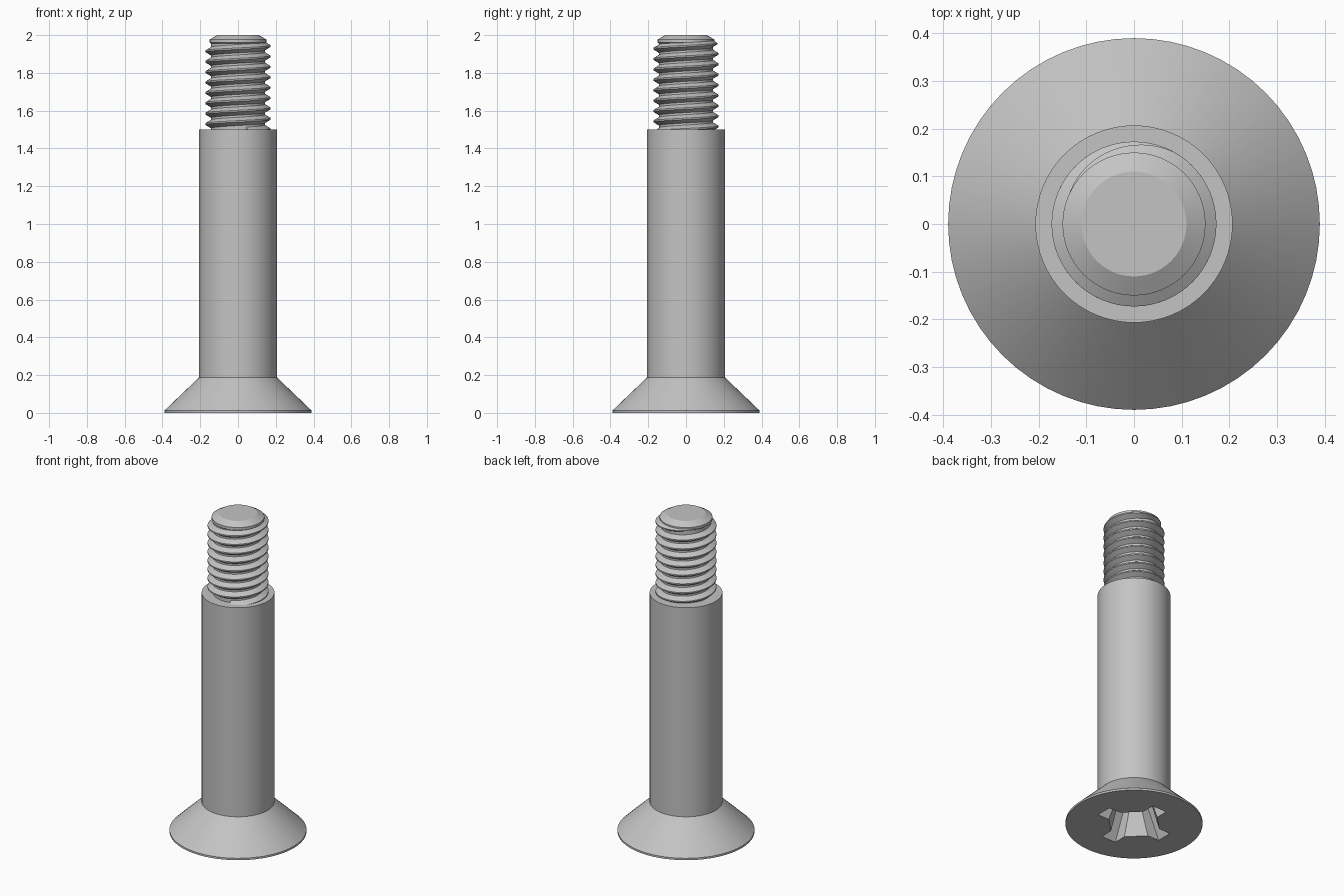
import bpy, bmesh, math

cube = bpy.data.objects.get("Cube")
if cube:
    bpy.data.objects.remove(cube, do_unlink=True)

steel = bpy.data.materials.new("grey steel")
steel.use_nodes = True
GREY = (0.55, 0.55, 0.55, 1)
steel.diffuse_color = GREY
steel.node_tree.nodes["Principled BSDF"].inputs["Base Color"].default_value = GREY

SEGMENTS = 64


def make_object(name, bm):
    bmesh.ops.recalc_face_normals(bm, faces=bm.faces)
    mesh = bpy.data.meshes.new(name)
    bm.to_mesh(mesh)
    bm.free()
    mesh.materials.append(steel)
    obj = bpy.data.objects.new(name, mesh)
    bpy.context.collection.objects.link(obj)
    return obj


def activate(obj):
    bpy.ops.object.select_all(action='DESELECT')
    obj.select_set(True)
    bpy.context.view_layer.objects.active = obj


def smooth(obj, degrees=25):
    activate(obj)
    bpy.ops.object.shade_smooth_by_angle(angle=math.radians(degrees))


def loft(name, rings):
    """Skin a stack of equal closed rings and cap both ends."""
    bm = bmesh.new()
    loops = [[bm.verts.new(p) for p in ring] for ring in rings]
    for a, b in zip(loops, loops[1:]):
        for i in range(len(a)):
            j = (i + 1) % len(a)
            bm.faces.new((a[i], a[j], b[j], b[i]))
    bm.faces.new(loops[0])
    bm.faces.new(loops[-1])
    return make_object(name, bm)


def turned(name, profile):
    """Turn (radius, height) pairs about the z axis."""
    angles = [2 * math.pi * i / SEGMENTS for i in range(SEGMENTS)]
    return loft(name, [[(r * math.cos(a), r * math.sin(a), z) for a in angles]
                       for r, z in profile])


# Countersunk head and plain shank
body = turned("head_and_shank",
              [(0.39, 0), (0.39, 0.012), (0.207, 0.187), (0.207, 1.5)])


# Tapered cross recess in the underside of the head
def cross_ring(depth):
    k = depth / 0.2
    length = 0.225 - 0.1 * k
    width = 0.05 - 0.01 * k
    corner = 0.145 - 0.07 * k
    arm = [(corner, -width), (length, -width), (length, width), (corner, width)]
    ring = []
    for quarter in range(4):
        c, s = ((1, 0), (0, 1), (-1, 0), (0, -1))[quarter]
        ring += [(x * c - y * s, x * s + y * c, depth) for x, y in arm]
    return ring


cutter = loft("recess_cutter", [cross_ring(-0.02), cross_ring(0.2)])
cutter.hide_render = True
cut = body.modifiers.new("recess", 'BOOLEAN')
cut.operation = 'DIFFERENCE'
cut.solver = 'EXACT'
cut.object = cutter
activate(body)
bpy.ops.object.modifier_apply(modifier=cut.name)
bpy.data.objects.remove(cutter, do_unlink=True)
smooth(body)

# Threaded core with chamfered tip
smooth(turned("threaded_core", [(0.143, 1.49), (0.143, 1.955), (0.15, 1.96),
                                (0.15, 1.977), (0.11, 2.0)]))

# Right-handed helical thread, running out at the tip
PITCH, ROOT, CREST = 0.055, 0.135, 0.173
first, last, fade = -8.2, 0.5, 0.17
steps = round((last - first) * SEGMENTS)
sections = []
for n in range(steps + 1):
    turn = first + (last - first) * n / steps
    keep = 1 - 0.97 * max(0, (turn - fade) / (last - fade))
    a = 2 * math.pi * turn
    z = 1.942 + PITCH * turn
    crest = 0.143 + (CREST - 0.143) * keep
    half = 0.49 * PITCH * keep
    flat = 0.07 * PITCH * keep
    section = [(ROOT, -half), (crest, -flat), (crest, flat), (ROOT, half)]
    sections.append([(r * math.cos(a), r * math.sin(a), z + dz)
                     for r, dz in section])
smooth(loft("helical_thread", sections))
